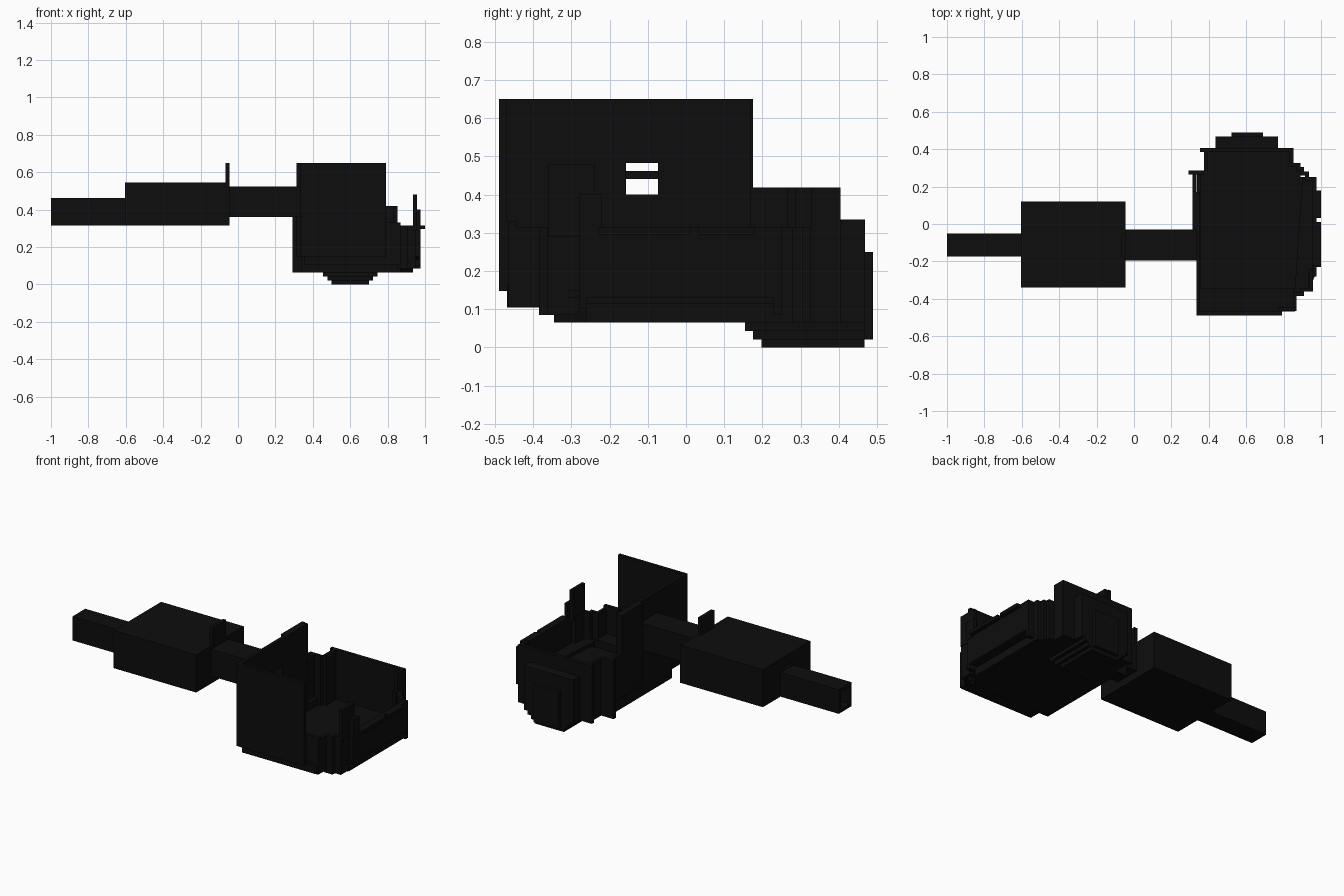
import bpy, bmesh

black = bpy.data.materials.new("matte_black")
black.diffuse_color = (0.004, 0.004, 0.004, 1)
T = 0.021  # shell thickness


def finish(name, bm):
    bmesh.ops.recalc_face_normals(bm, faces=bm.faces)
    me = bpy.data.meshes.new(name)
    bm.to_mesh(me)
    bm.free()
    me.materials.append(black)
    ob = bpy.data.objects.new(name, me)
    bpy.context.collection.objects.link(ob)
    return ob


def add_box(bm, x0, x1, y0, y1, z0, z1):
    v = [bm.verts.new((x, y, z)) for x in (x0, x1) for y in (y0, y1) for z in (z0, z1)]
    for f in ((0, 1, 3, 2), (4, 6, 7, 5), (0, 4, 5, 1), (2, 3, 7, 6), (0, 2, 6, 4), (1, 5, 7, 3)):
        bm.faces.new([v[i] for i in f])


def boxes(name, *dims):
    bm = bmesh.new()
    for d in dims:
        add_box(bm, *d)
    return finish(name, bm)


def tube(name, x0, x1, outer, inner):
    """Rectangular tube along x; outer and inner are (y0, y1, z0, z1)."""
    bm = bmesh.new()
    rings = []
    for x in (x0, x1):
        for y0, y1, z0, z1 in (outer, inner):
            rings.append([bm.verts.new((x, y, z)) for y, z in
                          ((y0, z0), (y1, z0), (y1, z1), (y0, z1))])
    for a, b in ((0, 1), (2, 3), (0, 2), (1, 3)):
        for i in range(4):
            j = (i + 1) % 4
            bm.faces.new((rings[a][i], rings[a][j], rings[b][j], rings[b][i]))
    return finish(name, bm)


def slab(name, outline, z0, z1):
    bm = bmesh.new()
    face = bm.faces.new([bm.verts.new((x, y, z0)) for x, y in outline])
    out = bmesh.ops.extrude_face_region(bm, geom=[face])["geom"]
    bmesh.ops.translate(bm, vec=(0, 0, z1 - z0),
                        verts=[g for g in out if isinstance(g, bmesh.types.BMVert)])
    return finish(name, bm)


# Barrel, housing and connecting neck, with a clear bore through all of them
BORE = (-0.157, -0.073, 0.40, 0.482)
tube("barrel", -1.0, -0.605, (-0.173, -0.05, 0.315, 0.462), (-0.157, -0.073, 0.336, 0.441))
tube("housing", -0.605, -0.045, (-0.34, 0.12, 0.315, 0.545), BORE)
tube("neck", -0.045, 0.34, (-0.195, -0.03, 0.36, 0.524), BORE)
boxes("sight_post", (-0.066, -0.045, -0.18, -0.05, 0.545, 0.65))

# Tall plates at the left and front of the bowl
tube("left_plate", 0.333, 0.354, (-0.49, 0.17, 0.147, 0.65), BORE)
boxes("left_plate_layer",
      (0.312, 0.333, -0.03, 0.175, 0.15, 0.65),
      (0.312, 0.333, 0.175, 0.285, 0.15, 0.418))
boxes("front_plate", (0.354, 0.79, -0.49, -0.469, 0.147, 0.65))
boxes("left_skirt", (0.336, 0.357, -0.345, 0.285, 0.065, 0.16))

# Stepped bowl wall: outline points with bottom and top of the run that follows
wall = [(0.79, -0.49, 0.147, 0.33), (0.79, -0.465, 0.105, 0.33), (0.87, -0.465, 0.105, 0.315),
        (0.87, -0.385, 0.085, 0.315), (0.91, -0.385, 0.085, 0.315), (0.91, -0.362, 0.085, 0.315),
        (0.95, -0.362, 0.085, 0.315), (0.95, -0.28, 0.1, 0.315), (0.975, -0.28, 0.13, 0.315),
        (0.975, 0.25, 0.085, 0.315), (0.935, 0.25, 0.065, 0.315), (0.935, 0.28, 0.065, 0.315),
        (0.91, 0.28, 0.065, 0.315), (0.91, 0.305, 0.065, 0.315), (0.89, 0.305, 0.065, 0.315),
        (0.89, 0.327, 0.065, 0.315), (0.853, 0.327, 0.065, 0.418), (0.853, 0.405, 0.065, 0.418),
        (0.375, 0.405, 0.065, 0.418), (0.375, 0.285, 0.065, 0.418), (0.312, 0.285, 0.15, 0.418)]
bm = bmesh.new()
for (xa, ya, z0, z1), (xb, yb, _, _) in zip(wall, wall[1:]):
    if xa == xb:   # run along y, thickened towards the middle
        s = -T if xa > 0.6 else T
        add_box(bm, min(xa, xa + s), max(xa, xa + s), min(ya, yb), max(ya, yb), z0, z1)
    else:          # run along x
        s = -T if ya > 0 else T
        pad = T if ya < 0 else 0
        add_box(bm, min(xa, xb) - T, max(xa, xb), min(ya, ya + s), max(ya, ya + s), z0, z1)
finish("bowl_wall", bm)

# Bowl floor
slab("bowl_floor", [(0.336, -0.345), (0.87, -0.345), (0.935, -0.26), (0.935, 0.25),
                    (0.89, 0.25), (0.89, 0.305), (0.84, 0.305), (0.84, 0.395),
                    (0.385, 0.395), (0.385, 0.285), (0.336, 0.285)], 0.065, 0.115)
boxes("front_floor", (0.354, 0.86, -0.469, -0.345, 0.105, 0.16))
slab("right_floor", [(0.86, -0.375), (0.94, -0.345), (0.97, -0.27), (0.97, 0.245),
                     (0.9, 0.245), (0.86, -0.345)], 0.13, 0.15)

# Rear bulge and stepped keel under it
boxes("rear_bulge",
      (0.435, 0.77, 0.395, 0.468, 0.065, 0.335),
      (0.52, 0.69, 0.46, 0.49, 0.021, 0.25))
boxes("keel",
      (0.455, 0.745, 0.155, 0.468, 0.043, 0.07),
      (0.478, 0.722, 0.176, 0.468, 0.021, 0.045),
      (0.50, 0.70, 0.198, 0.467, 0.0, 0.023))

# Right-hand lip and upright tabs
boxes("side_lip",
      (0.955, 1.0, -0.23, 0.012, 0.295, 0.315),
      (0.955, 1.0, 0.033, 0.18, 0.295, 0.315))
boxes("side_tabs",
      (0.935, 0.956, -0.36, -0.24, 0.29, 0.48),
      (0.956, 0.977, -0.28, -0.22, 0.29, 0.40))
